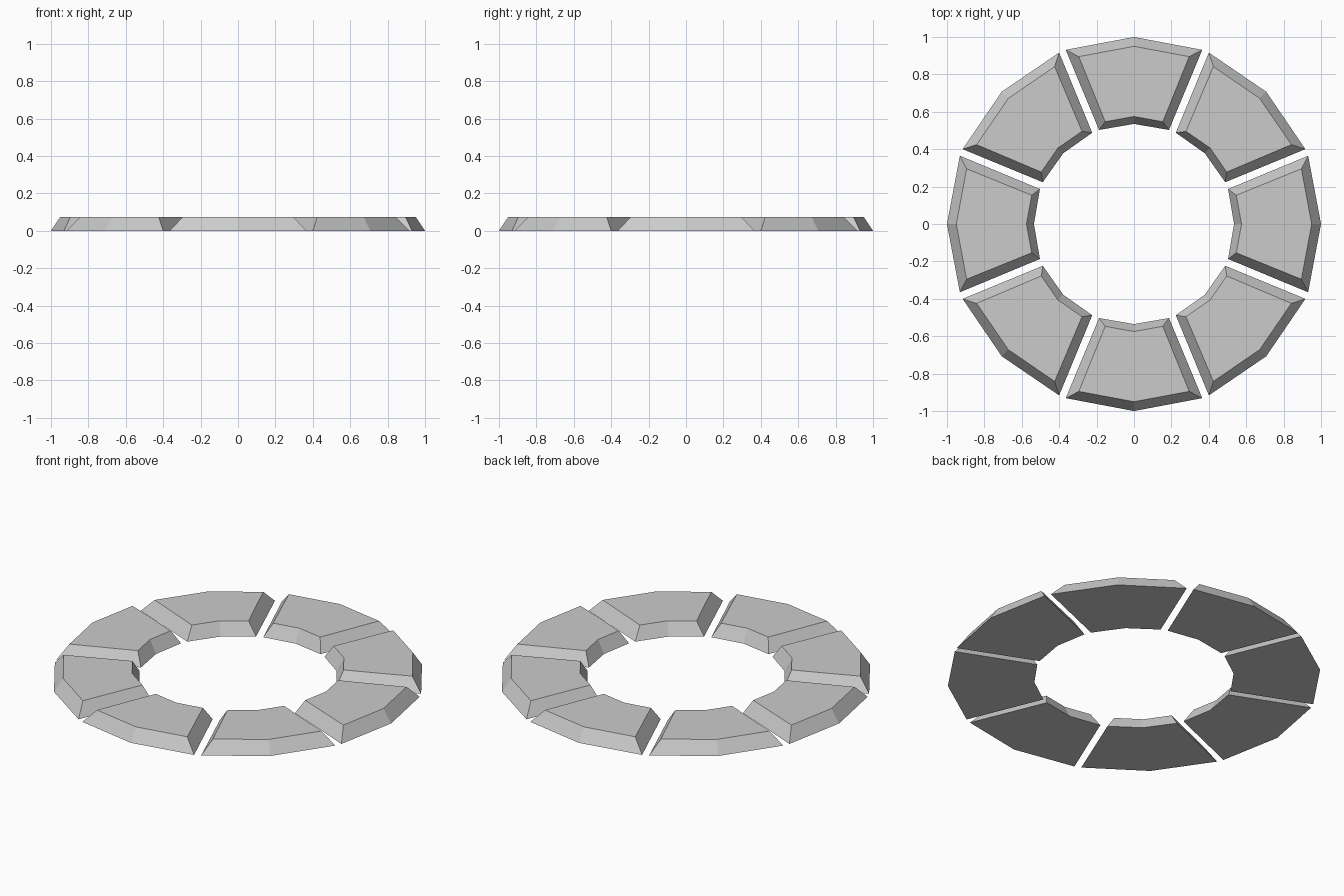
import bpy, bmesh
from math import pi
from mathutils import Matrix

if "Cube" in bpy.data.objects:
    bpy.data.objects.remove(bpy.data.objects["Cube"])

HEIGHT = 0.075
COUNT = 8

# Outline of one stone centred on +x: outer corner, outer mid, outer corner, inner corner, inner mid, inner corner
def outline(outer_mid, outer_corner, inner_corner, inner_mid):
    (ox, oy), (ix, iy) = outer_corner, inner_corner
    return [(ox, -oy), (outer_mid, 0), (ox, oy), (ix, iy), (inner_mid, 0), (ix, -iy)]

base = outline(1.0, (0.931, 0.365), (0.503, 0.187), 0.535)
top = outline(0.95, (0.895, 0.295), (0.547, 0.154), 0.575)

# Tapered block from base outline to smaller top outline
def stone(name, angle):
    bm = bmesh.new()
    lo = [bm.verts.new((x, y, 0)) for x, y in base]
    hi = [bm.verts.new((x, y, HEIGHT)) for x, y in top]
    bm.faces.new(lo[::-1])
    bm.faces.new(hi)
    n = len(lo)
    for i in range(n):
        j = (i + 1) % n
        bm.faces.new((lo[i], lo[j], hi[j], hi[i]))
    bmesh.ops.recalc_face_normals(bm, faces=bm.faces)
    bm.transform(Matrix.Rotation(angle, 4, 'Z'))
    mesh = bpy.data.meshes.new(name)
    bm.to_mesh(mesh)
    bm.free()
    bpy.context.collection.objects.link(bpy.data.objects.new(name, mesh))

# Ring of stones
for k in range(COUNT):
    stone(f"ring_stone_{k + 1}", k * 2 * pi / COUNT)
